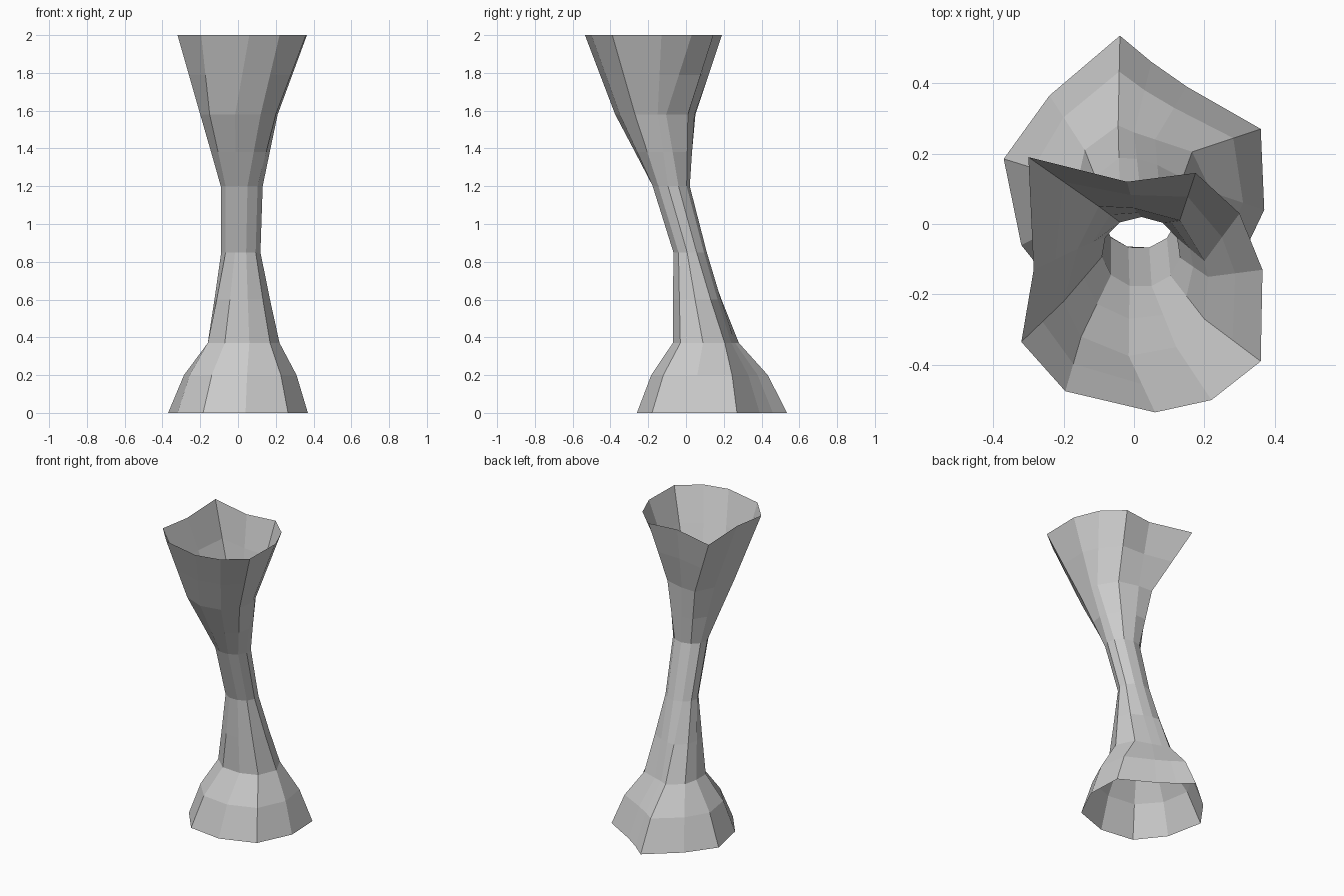
import bpy
import bmesh
from math import cos, sin, radians
from mathutils import Vector

old = bpy.data.objects.get("Cube")
if old:
    bpy.data.objects.remove(old, do_unlink=True)

COLUMNS = 11


def make_material(name, colour):
    material = bpy.data.materials.new(name)
    material.use_nodes = True
    material.diffuse_color = colour
    for node in material.node_tree.nodes:
        if node.type == "BSDF_PRINCIPLED":
            node.inputs["Base Color"].default_value = colour
    return material


def outline(xs, ys):
    """Irregular cross-section, clockwise from the back ridge, in hundredths."""
    return [Vector((x, y)) / 100 for x, y in zip(xs, ys)]


def oval(centre, radius_x, radius_y):
    """Regular cross-section with the same column order as the outlines."""
    points = []
    for column in range(COLUMNS):
        angle = radians(122 - 360 * column / COLUMNS)
        offset = Vector((radius_x * cos(angle), radius_y * sin(angle)))
        points.append(Vector(centre) + offset)
    return points


def blend(first, second, amount):
    return [a.lerp(b, amount) for a, b in zip(first, second)]


def loft(name, sections, material):
    """Skin an open tube through (height, cross-section) pairs."""
    bm = bmesh.new()
    rings = []
    for height, section in sections:
        rings.append([bm.verts.new((p.x, p.y, height)) for p in section])
    for lower, upper in zip(rings, rings[1:]):
        for i in range(COLUMNS):
            j = (i + 1) % COLUMNS
            bm.faces.new((lower[j], lower[i], upper[i], upper[j]))
    mesh = bpy.data.meshes.new(name)
    bm.to_mesh(mesh)
    bm.free()
    mesh.materials.append(material)
    shell = bpy.data.objects.new(name, mesh)
    bpy.context.collection.objects.link(shell)
    return shell


# Flared foot, ending in a pointed ridge at the back
foot = outline((-4, 5, 15, 36, 37, 26.5, 4, -18.5, -32, -37, -24),
               (53.5, 46, 39, 27, 4, -18, -26, -23, -6, 18.5, 36.5))
ankle = outline((-4.5, 0, 6, 16.5, 22, 17, 6, -7, -16, -16, -14),
                (28, 26, 24, 20.5, 9, -3, -7, -6, 2, 12, 21))

# Slender leaning stem
stem_low = oval((0.015, 0.02), 0.105, 0.09)
stem_high = oval((0.02, -0.08), 0.112, 0.10)

# Open bowl with a folded side and a pointed back corner
bowl = outline((-10, 0, 13, 20, 21, 20, 12, -1.5, -15, -20, -16),
               (5, 4.5, 1, -10.5, -15, -27, -35, -37.5, -32, -22, -7))
rim = outline((-30, -2, 17.5, 30, 36.5, 36, 22, 6, -19.5, -32, -28.5),
              (19, 12, 14.5, 3, -13, -39, -50, -53.5, -47.5, -33.5, -13))

grey = make_material("light_grey", (0.6, 0.6, 0.6, 1.0))

loft("twisted_vase_shell", [
    (0.0, foot),
    (0.2, blend(foot, ankle, 0.4)),
    (0.37, ankle),
    (0.6, blend(ankle, stem_low, 0.5)),
    (0.85, stem_low),
    (1.2, stem_high),
    (1.38, blend(stem_high, bowl, 0.47)),
    (1.58, bowl),
    (1.79, blend(bowl, rim, 0.5)),
    (2.0, rim),
], grey)
